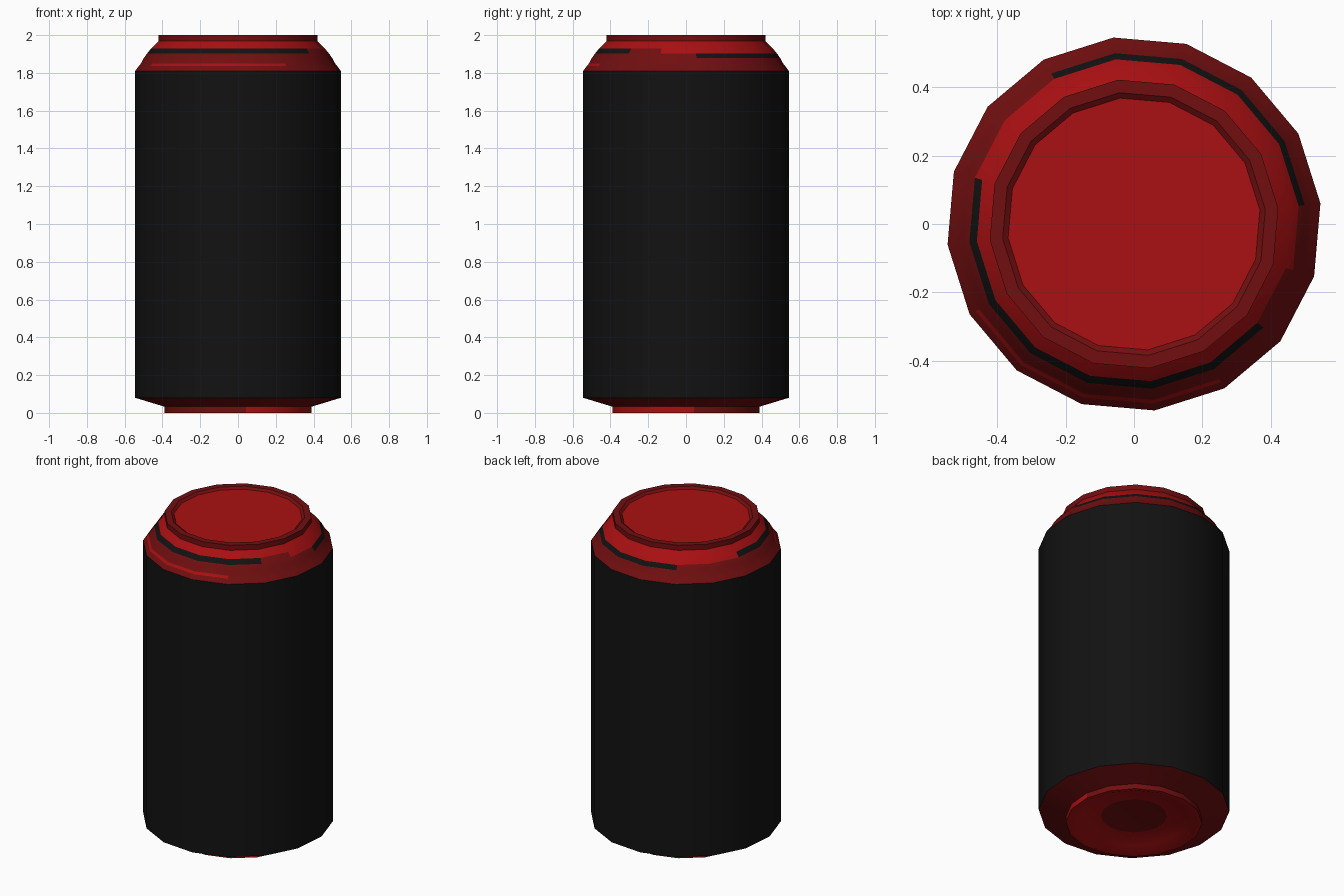
import bpy, bmesh, math

if "Cube" in bpy.data.objects:
    bpy.data.objects.remove(bpy.data.objects["Cube"])

SIDES = 16
STEP = 360 / SIDES
TURN = 6.3  # rotation of the first corner, degrees


def material(name, rgb):
    m = bpy.data.materials.new(name)
    m.diffuse_color = (*rgb, 1)
    m.use_nodes = True
    m.node_tree.nodes["Principled BSDF"].inputs["Base Color"].default_value = m.diffuse_color
    return m


BLACK, RED, DARK = 0, 1, 2
MATS = [material("black", (0.006, 0.006, 0.006)),
        material("red", (0.40, 0.005, 0.006)),
        material("dark red", (0.165, 0.0045, 0.005))]


def lathe(name, profile, colour):
    """Spin (radius, z) points listed bottom to top, outside; radius 0 closes to a centre.
    colour(band, angle) gives the material of each face."""
    bm = bmesh.new()
    rings = []
    for r, z in profile:
        if r == 0:
            rings.append([bm.verts.new((0, 0, z))] * SIDES)
        else:
            rings.append([bm.verts.new((r * math.cos(math.radians(TURN + STEP * i)),
                                        r * math.sin(math.radians(TURN + STEP * i)), z))
                          for i in range(SIDES)])
    for band, (lo, hi) in enumerate(zip(rings, rings[1:])):
        for i in range(SIDES):
            j = (i + 1) % SIDES
            corners = list(dict.fromkeys((lo[i], lo[j], hi[j], hi[i])))
            face = bm.faces.new(corners)
            face.material_index = colour(band, (TURN + STEP * (i + 0.5)) % 360)
    mesh = bpy.data.meshes.new(name)
    bm.to_mesh(mesh)
    bm.free()
    for m in MATS:
        mesh.materials.append(m)
    obj = bpy.data.objects.new(name, mesh)
    bpy.context.collection.objects.link(obj)
    bpy.ops.object.select_all(action='DESELECT')
    obj.select_set(True)
    bpy.context.view_layer.objects.active = obj
    bpy.ops.object.shade_smooth_by_angle(angle=math.radians(30))
    return obj


# Straight wall of the can
lathe("can_wall", [(0.548, 0.08), (0.548, 1.81)], lambda b, a: BLACK)


# Domed underside, foot ring and lower taper
def base_colour(band, a):
    if band == 0:
        return DARK                          # spot in the middle of the dome
    if band in (1, 2, 3):
        return RED
    if band == 4:
        return RED if a > 270 else DARK      # foot wall, one bright quarter
    return DARK


lathe("base", [(0, 0.055), (0.19, 0.045), (0.31, 0.025), (0.37, 0.0),
               (0.392, 0.0), (0.392, 0.033), (0.548, 0.08)], base_colour)


# Stepped shoulder with an uneven black stripe, lower at the back
def neck_colour(band, a):
    if band == 1:
        return RED if 205 < a < 300 else DARK
    if band == 3:
        return BLACK if a < 119 else DARK
    if band == 4:
        if 163 < a < 322:
            return BLACK
        return DARK if 322 < a < 344 else RED
    return RED if band == 5 else DARK


lathe("shoulder", [(0.548, 1.81), (0.528, 1.836), (0.517, 1.85), (0.502, 1.878),
                   (0.484, 1.903), (0.462, 1.93), (0.424, 1.968)], neck_colour)

# Rim and slightly sunken lid
lathe("rim_and_lid", [(0.424, 1.968), (0.424, 2.0), (0.386, 2.0), (0.37, 1.988), (0, 1.988)],
      lambda b, a: RED if b == 3 else DARK)
